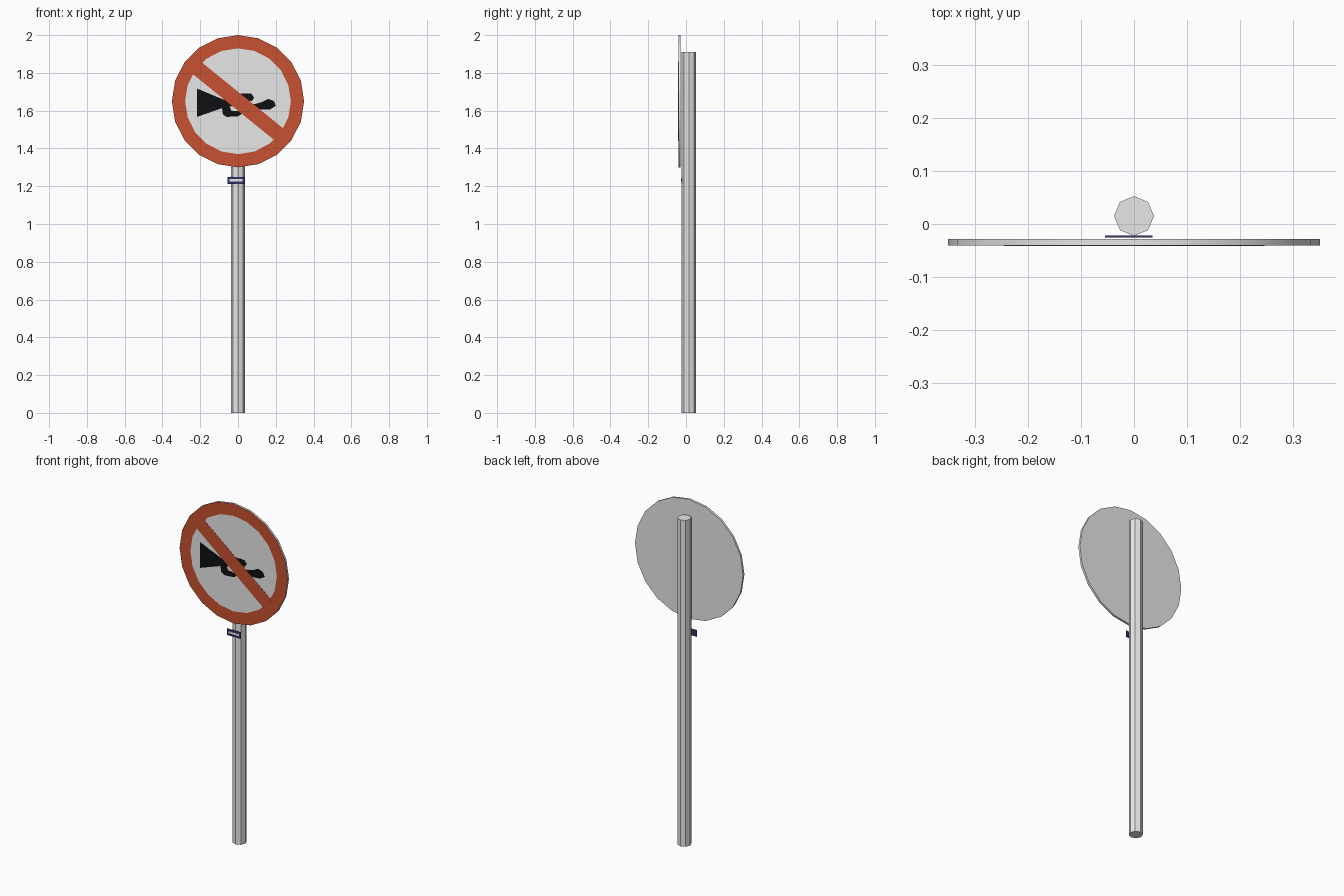
import bpy, bmesh, math
from mathutils import Matrix, Vector

if "Cube" in bpy.data.objects:
    bpy.data.objects.remove(bpy.data.objects["Cube"])

def material(name, rgb):
    m = bpy.data.materials.new(name)
    m.diffuse_color = (*rgb, 1)
    m.use_nodes = True
    m.node_tree.nodes["Principled BSDF"].inputs["Base Color"].default_value = m.diffuse_color
    return m

GREY = material("light grey", (0.8, 0.8, 0.8))
RED = material("red", (0.57, 0.082, 0.031))
BLACK = material("black", (0.004, 0.005, 0.006))
NAVY = material("navy", (0.035, 0.035, 0.16))

SIGN_Z, SIGN_R = 1.65, 0.35
BACK, FRONT = -0.028, -0.0405

def finish(name, bm, mats):
    bmesh.ops.recalc_face_normals(bm, faces=bm.faces)
    me = bpy.data.meshes.new(name)
    bm.to_mesh(me)
    bm.free()
    for m in mats:
        me.materials.append(m)
    ob = bpy.data.objects.new(name, me)
    bpy.context.collection.objects.link(ob)
    return ob

def plate(name, points, y_back, y_front, mat):
    """Extrude an outline in the x-z plane along y."""
    bm = bmesh.new()
    face = bm.faces.new([bm.verts.new((x, y_back, z)) for x, z in points])
    ext = bmesh.ops.extrude_face_region(bm, geom=[face], use_keep_orig=True)
    verts = [g for g in ext["geom"] if isinstance(g, bmesh.types.BMVert)]
    bmesh.ops.translate(bm, verts=verts, vec=(0, y_front - y_back, 0))
    return finish(name, bm, [mat])

# Eight-sided pole
bm = bmesh.new()
bmesh.ops.create_cone(bm, cap_ends=True, segments=8, radius1=0.0375,
                      radius2=0.0375, depth=1.91,
                      matrix=Matrix.Translation((0, 0.015, 0.955)))
finish("pole", bm, [GREY])

# Twenty-sided sign disc with an inset red border on the front
bm = bmesh.new()
bmesh.ops.create_cone(
    bm, cap_ends=True, segments=20, radius1=SIGN_R, radius2=SIGN_R,
    depth=BACK - FRONT,
    matrix=Matrix.Translation((0, (BACK + FRONT) / 2, SIGN_Z))
    @ Matrix.Rotation(math.pi / 2, 4, "X"))
front = [f for f in bm.faces if f.normal.y < -0.9]
border = bmesh.ops.inset_region(bm, faces=front, use_even_offset=True,
                                thickness=0.07 * math.cos(math.pi / 20))
for f in border["faces"]:
    f.material_index = 1
disc = finish("sign_disc", bm, [GREY, RED])
bpy.context.view_layer.objects.active = disc
disc.select_set(True)
bpy.ops.object.shade_smooth_by_angle(angle=math.radians(30))
disc.select_set(False)

# Horn symbol: bell, upper loop, lower loop, bulb
horn = {
    "horn_bell": [(-0.217, 1.717), (-0.217, 1.567), (-0.08, 1.615),
                  (0.0, 1.63), (0.0, 1.655), (-0.08, 1.66)],
    "horn_loop_upper": [(-0.02, 1.655), (0.0, 1.69), (0.07, 1.69),
                        (0.085, 1.67), (0.075, 1.652), (0.03, 1.645)],
    "horn_loop_lower": [(-0.085, 1.615), (-0.08, 1.58), (-0.06, 1.567),
                        (0.0, 1.57), (0.03, 1.59), (0.1, 1.605),
                        (0.1, 1.635), (0.03, 1.64), (0.005, 1.62),
                        (0.0, 1.597), (-0.035, 1.6), (-0.045, 1.622)],
    "horn_bulb": [(0.09, 1.61), (0.13, 1.605), (0.17, 1.607), (0.2, 1.625),
                  (0.19, 1.652), (0.16, 1.662), (0.125, 1.645), (0.09, 1.635)],
}
for name, outline in horn.items():
    plate(name, outline, FRONT + 0.001, FRONT - 0.0006, BLACK)

# Diagonal bar across the symbol
turn = Matrix.Rotation(math.radians(-39), 2)
corners = [turn @ Vector(c) for c in
           ((-0.285, -0.039), (0.285, -0.039), (0.285, 0.039), (-0.285, 0.039))]
plate("diagonal_bar", [(c.x, c.y + SIGN_Z) for c in corners],
      FRONT + 0.001, FRONT - 0.0012, RED)

# Small blank tag on the pole, with a plain pale band
def rect(x0, x1, z0, z1):
    return [(x0, z0), (x1, z0), (x1, z1), (x0, z1)]

plate("pole_tag", rect(-0.055, 0.035, 1.212, 1.25), -0.022, -0.025, NAVY)
plate("tag_band", rect(-0.045, 0.025, 1.226, 1.237), -0.024, -0.0256, GREY)
